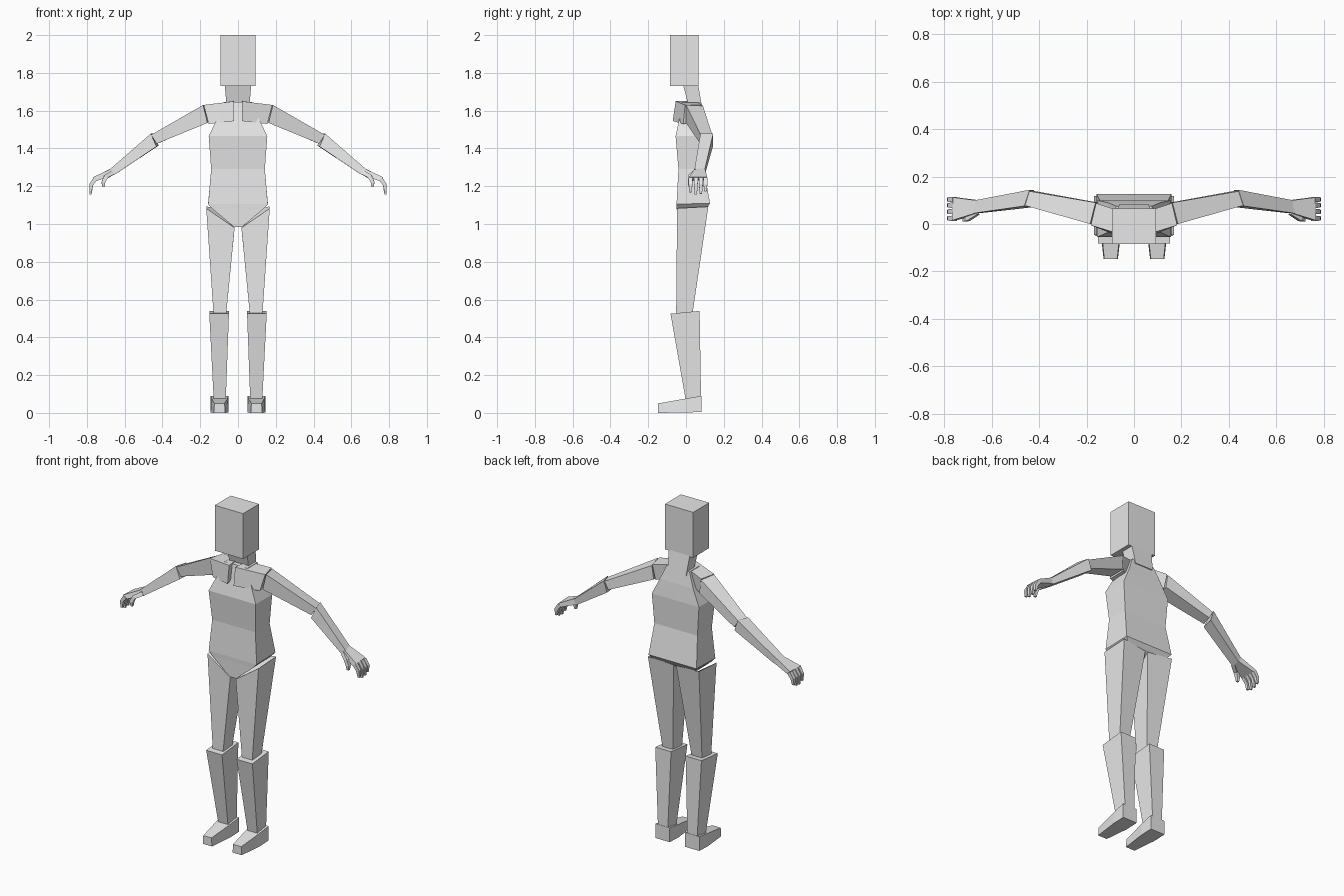
import bpy, bmesh
from mathutils import Vector

grey = bpy.data.materials.new("light_grey")
grey.diffuse_color = (0.8, 0.8, 0.8, 1)


def loft(name, rings, mirror=True):
    """Skin a list of four-point rings into a closed, flat-shaded solid."""
    bm = bmesh.new()
    vs = [[bm.verts.new(p) for p in r] for r in rings]
    for a, b in zip(vs, vs[1:]):
        for i in range(4):
            j = (i + 1) % 4
            bm.faces.new((a[i], a[j], b[j], b[i]))
    bm.faces.new(vs[0])
    bm.faces.new(vs[-1])
    bmesh.ops.recalc_face_normals(bm, faces=bm.faces)
    me = bpy.data.meshes.new(name)
    bm.to_mesh(me)
    bm.free()
    me.materials.append(grey)
    ob = bpy.data.objects.new(name, me)
    bpy.context.collection.objects.link(ob)
    if mirror:
        ob.modifiers.new("mirror", 'MIRROR').use_mirror_merge = False
    return ob


def ring(x0, x1, y0, y1, zf, zb=None):
    """Level ring; zf is the height at the front, zb at the back."""
    zb = zf if zb is None else zb
    return [(x0, y0, zf), (x1, y0, zf), (x1, y1, zb), (x0, y1, zb)]


def sym(w, y0, y1, zf, zb=None):
    return ring(-w, w, y0, y1, zf, zb)


def finger(name, path, radii):
    """Thin square tube in the xz direction of the path."""
    rings = []
    for i, p in enumerate(path):
        d = Vector(path[min(i + 1, len(path) - 1)]) - Vector(path[max(i - 1, 0)])
        u = d.cross(Vector((0, 1, 0))).normalized() * radii[i]
        v = d.cross(u).normalized() * radii[i]
        c = Vector(p)
        rings.append([c + u + v, c + u - v, c - u - v, c - u + v])
    loft(name, rings)


# Head and neck
loft("head", [sym(0.093, -0.085, 0.065, 1.73), sym(0.093, -0.085, 0.065, 2.0)], False)
loft("neck", [sym(0.06, 0.015, 0.085, 1.62), sym(0.07, -0.015, 0.065, 1.735)], False)

# Torso, from the collar down to the hips
loft("torso", [sym(0.075, -0.02, 0.075, 1.645),
               sym(0.11, -0.035, 0.09, 1.56),
               sym(0.155, -0.055, 0.1, 1.465),
               sym(0.142, -0.04, 0.095, 1.29),
               sym(0.158, -0.05, 0.127, 1.105, 1.11)], False)

# Pelvis tapering to the crotch at the front
loft("pelvis", [sym(0.158, -0.05, 0.127, 1.105, 1.11),
                sym(0.135, -0.049, 0.11, 1.08, 1.085),
                sym(0.022, -0.048, 0.08, 0.985, 1.06)], False)

# Collar pieces running from the breastbone to the shoulder
loft("shoulder", [[(0.02, -0.07, 1.545), (0.02, -0.055, 1.65),
                   (0.03, 0.045, 1.65), (0.03, 0.03, 1.57)],
                  [(0.155, -0.015, 1.53), (0.182, -0.005, 1.63),
                   (0.16, 0.088, 1.63), (0.145, 0.08, 1.54)]])

# Arms
loft("upper_arm", [[(0.185, 0.0, 1.63), (0.162, 0.09, 1.625),
                    (0.15, 0.09, 1.545), (0.162, 0.0, 1.535)],
                   [(0.46, 0.078, 1.472), (0.44, 0.138, 1.475),
                    (0.415, 0.138, 1.43), (0.43, 0.075, 1.425)]])
loft("forearm", [[(0.462, 0.076, 1.478), (0.44, 0.144, 1.48),
                  (0.42, 0.144, 1.415), (0.432, 0.07, 1.41)],
                 [(0.678, 0.045, 1.29), (0.67, 0.1, 1.292),
                  (0.652, 0.1, 1.262), (0.655, 0.045, 1.26)]])

# Hands
loft("palm", [[(0.67, 0.045, 1.293), (0.67, 0.1, 1.295),
               (0.652, 0.1, 1.265), (0.652, 0.045, 1.263)],
              [(0.768, 0.015, 1.248), (0.762, 0.112, 1.248),
               (0.745, 0.112, 1.23), (0.748, 0.015, 1.228)]])
for i, y in enumerate((0.024, 0.052, 0.079, 0.103)):
    tip = (1.168, 1.157, 1.16, 1.172)[i]
    finger("finger", [(0.755, y, 1.24), (0.777, y, 1.208), (0.781, y, tip)],
           (0.011, 0.01, 0.006))
finger("thumb", [(0.662, 0.05, 1.272), (0.7, 0.024, 1.25), (0.713, 0.02, 1.22),
                 (0.712, 0.02, 1.195)], (0.012, 0.011, 0.01, 0.006))

# Legs
loft("thigh", [[(0.018, -0.047, 0.98), (0.168, -0.047, 1.083),
                (0.168, 0.118, 1.092), (0.008, 0.105, 1.08)],
               ring(0.062, 0.13, -0.052, 0.035, 0.53)])
loft("shin", [ring(0.048, 0.152, -0.082, 0.072, 0.525, 0.54),
              ring(0.065, 0.128, 0.0, 0.08, 0.06)])
loft("foot", [[(0.05, 0.082, 0.005), (0.145, 0.082, 0.005),
               (0.145, 0.082, 0.09), (0.05, 0.082, 0.09)],
              [(0.05, 0.0, 0.002), (0.145, 0.0, 0.002),
               (0.14, 0.0, 0.076), (0.055, 0.0, 0.076)],
              [(0.068, -0.148, 0.0), (0.128, -0.148, 0.0),
               (0.125, -0.148, 0.05), (0.071, -0.148, 0.05)]])
